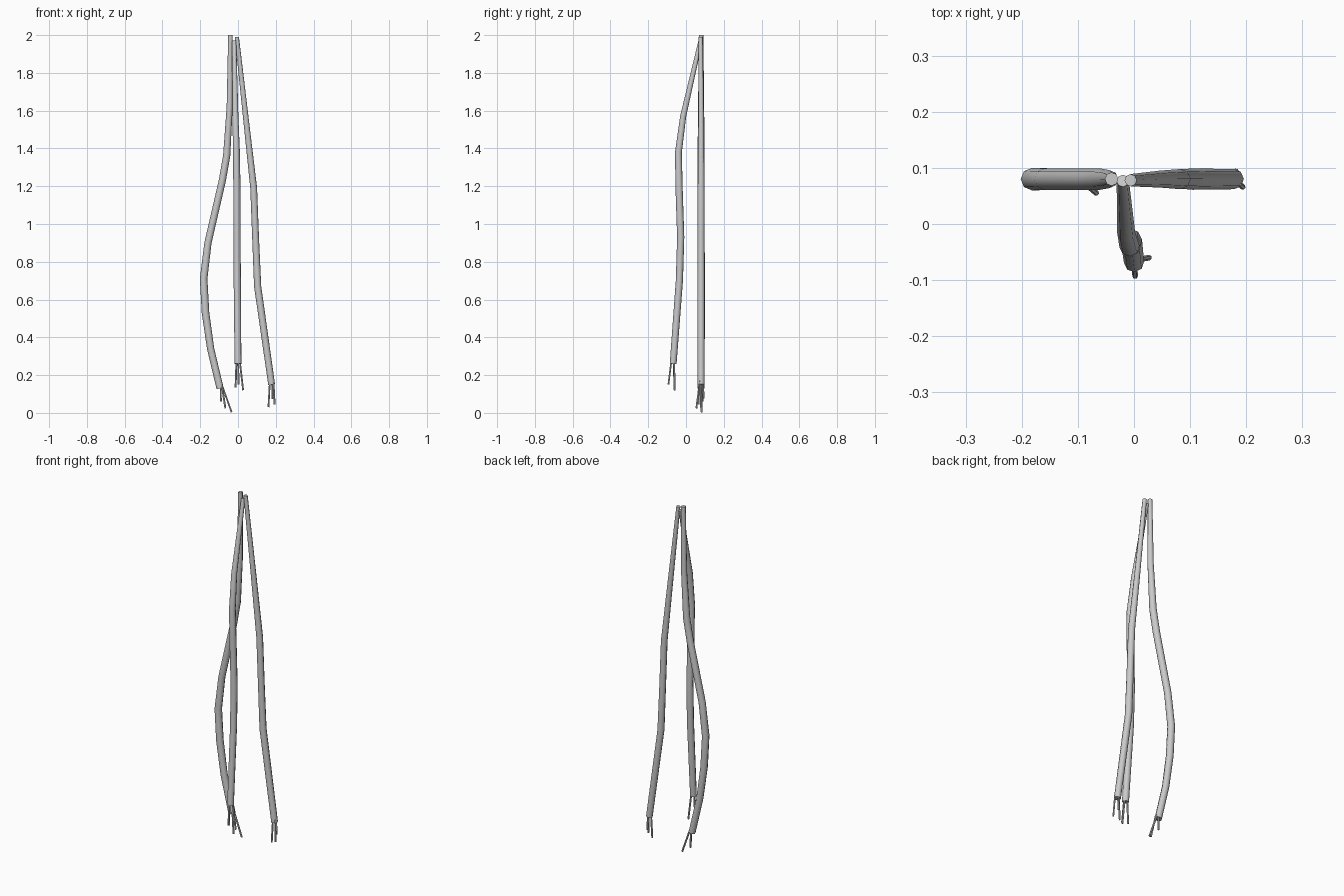
import bpy, math


def tube(name, points, sides_res):
    """Sweep a low-sided round profile along points (x, y, z, radius)."""
    cu = bpy.data.curves.new(name, 'CURVE')
    cu.dimensions = '3D'
    cu.bevel_depth = 1.0
    cu.bevel_resolution = sides_res      # 2 -> 8 sides, 1 -> 6 sides
    cu.use_fill_caps = True
    sp = cu.splines.new('POLY')
    sp.points.add(len(points) - 1)
    for p, (x, y, z, r) in zip(sp.points, points):
        p.co = (x, y, z, 1)
        p.radius = r
    ob = bpy.data.objects.new(name, cu)
    bpy.context.collection.objects.link(ob)
    bpy.ops.object.select_all(action='DESELECT')
    ob.select_set(True)
    bpy.context.view_layer.objects.active = ob
    bpy.ops.object.convert(target='MESH')
    bpy.ops.object.shade_smooth_by_angle(angle=math.radians(50))
    return bpy.context.view_layer.objects.active


# Each cable: sheath path (x, y, z, radius) and the tips of its bare wires
cables = {
    "left": (
        [(-0.04, 0.08, 2.0, 0.012), (-0.044, 0.08, 1.62, 0.016),
         (-0.06, 0.08, 1.36, 0.019), (-0.083, 0.08, 1.23, 0.019),
         (-0.159, 0.08, 0.9, 0.019), (-0.182, 0.08, 0.71, 0.02),
         (-0.172, 0.08, 0.53, 0.02), (-0.145, 0.08, 0.34, 0.019),
         (-0.095, 0.08, 0.13, 0.019)],
        [(-0.09, 0.088, 0.06), (-0.067, 0.055, 0.025), (-0.034, 0.083, 0.004)]),
    "middle": (
        [(-0.02, 0.077, 1.97, 0.011), (-0.014, -0.015, 1.57, 0.016),
         (-0.008, -0.04, 1.38, 0.018), (-0.006, -0.037, 1.2, 0.019),
         (-0.005, -0.028, 0.93, 0.019), (-0.004, -0.035, 0.7, 0.019),
         (0.0, -0.068, 0.26, 0.018)],
        [(-0.013, -0.062, 0.135), (0.002, -0.093, 0.15), (0.027, -0.06, 0.12)]),
    "right": (
        [(-0.006, 0.078, 1.99, 0.011), (0.045, 0.08, 1.53, 0.015),
         (0.083, 0.08, 1.19, 0.018), (0.093, 0.08, 0.93, 0.018),
         (0.104, 0.08, 0.67, 0.019), (0.178, 0.08, 0.15, 0.018)],
        [(0.161, 0.078, 0.03), (0.182, 0.094, 0.075), (0.194, 0.066, 0.045)]),
}

for side, (path, tips) in cables.items():
    # insulated sheath
    tube(side + "_cable", path, 2)
    # frayed wires fanning out of the cut end
    ex, ey, ez, _ = path[-1]
    for i, (tx, ty, tz) in enumerate(tips):
        sx = ex + max(-0.009, min(0.009, (tx - ex) * 0.6))
        sy = ey + max(-0.009, min(0.009, (ty - ey) * 0.6))
        tube(f"{side}_wire_{i + 1}",
             [(sx, sy, ez + 0.02, 0.005), (tx, ty, tz, 0.005)], 1)
